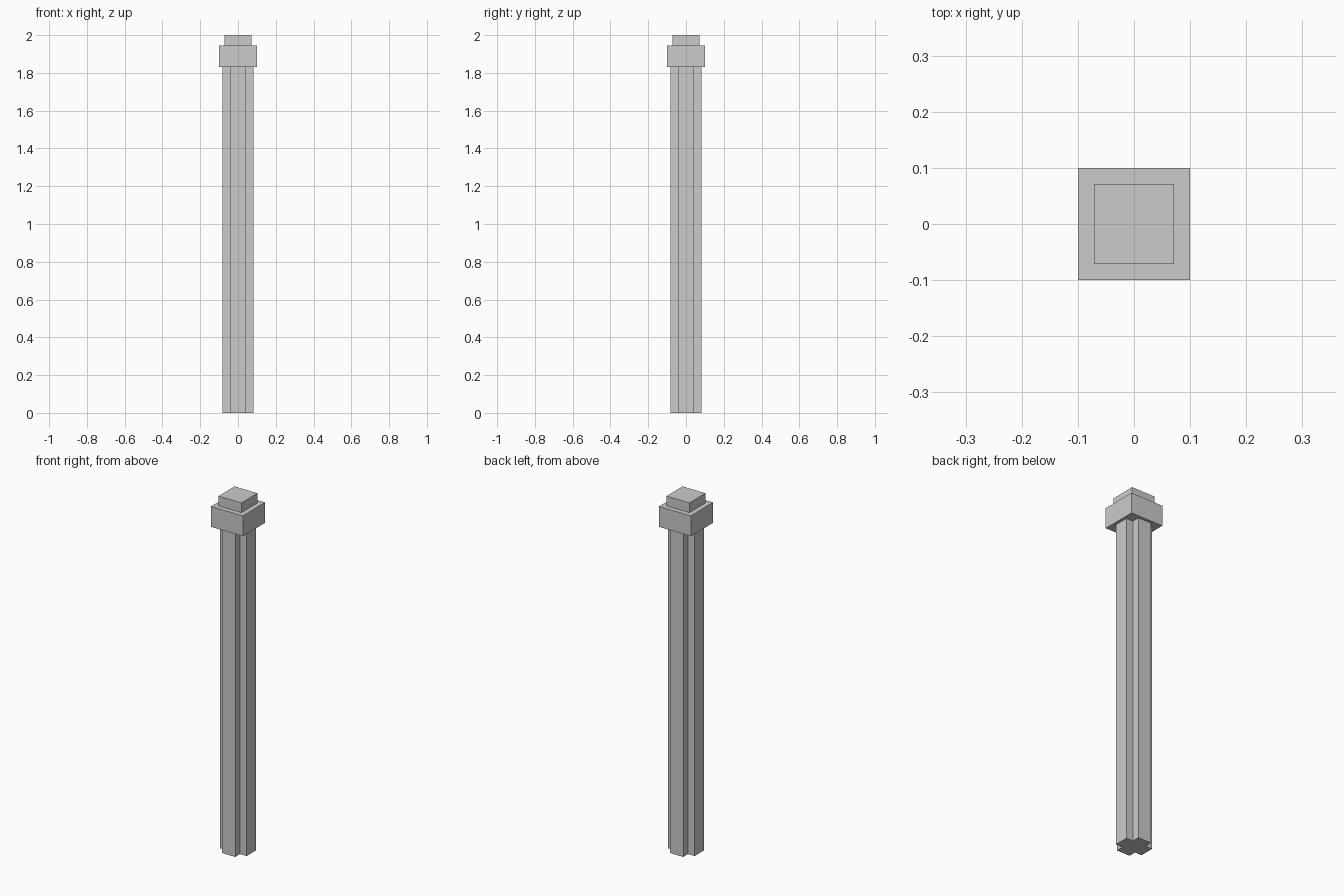
import bpy
import bmesh

if "Cube" in bpy.data.objects:
    bpy.data.objects.remove(bpy.data.objects["Cube"])


def prism(name, outline, z0, z1):
    """Extrude a flat outline from z0 up to z1."""
    mesh = bpy.data.meshes.new(name)
    bm = bmesh.new()
    base = bm.faces.new([bm.verts.new((x, y, z0)) for x, y in outline])
    top = bmesh.ops.extrude_face_region(bm, geom=[base], use_keep_orig=True)
    verts = [g for g in top["geom"] if isinstance(g, bmesh.types.BMVert)]
    bmesh.ops.translate(bm, verts=verts, vec=(0, 0, z1 - z0))
    bmesh.ops.recalc_face_normals(bm, faces=bm.faces)
    bm.to_mesh(mesh)
    bm.free()
    obj = bpy.data.objects.new(name, mesh)
    bpy.context.collection.objects.link(obj)
    return obj


def square(h):
    return [(-h, -h), (h, -h), (h, h), (-h, h)]


def cross(outer, inner):
    """Plus-shaped outline: one corner notch turned four times."""
    points = []
    corner = [(outer, inner), (inner, inner), (inner, outer)]
    for _ in range(4):
        points += corner
        corner = [(-y, x) for x, y in corner]
    return points


# Shaft with notched corners
prism("post_shaft", cross(0.083, 0.041), 0.0, 1.83)
# Wide cap block
prism("post_cap", square(0.0995), 1.83, 1.945)
# Small block on top
prism("post_top", square(0.0715), 1.945, 2.0)
